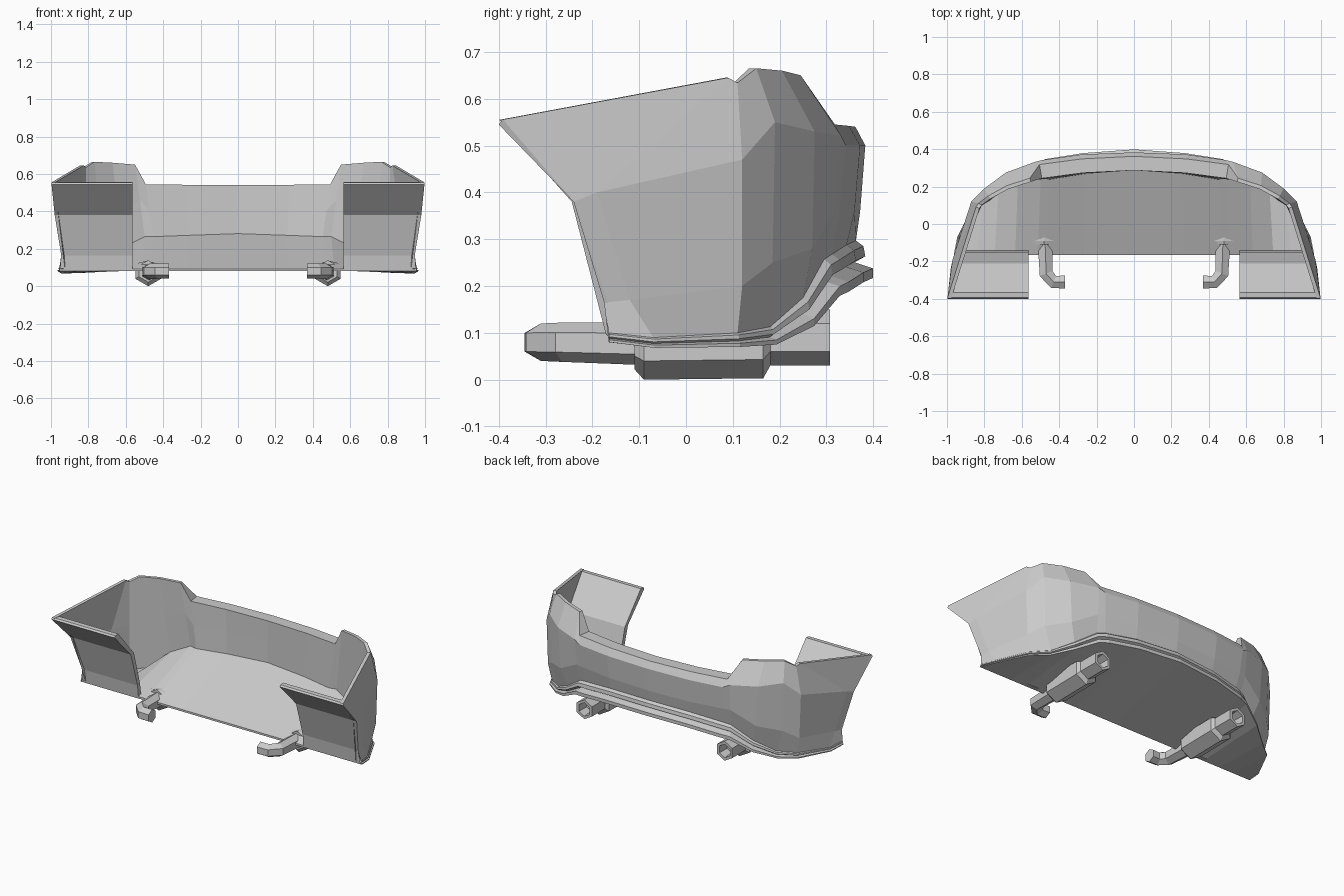
import bpy, bmesh, math
from mathutils import Vector as V

if "Cube" in bpy.data.objects:
    bpy.data.objects.remove(bpy.data.objects["Cube"])


def make(name, verts, faces, mirror=True):
    me = bpy.data.meshes.new(name)
    bm = bmesh.new()
    vs = [bm.verts.new(v) for v in verts]
    for f in faces:
        bm.faces.new([vs[i] for i in f])
    bmesh.ops.remove_doubles(bm, verts=bm.verts, dist=0.0005)
    bmesh.ops.recalc_face_normals(bm, faces=bm.faces)
    bm.to_mesh(me)
    bm.free()
    ob = bpy.data.objects.new(name, me)
    bpy.context.collection.objects.link(ob)
    if mirror:
        m = ob.modifiers.new("mirror", 'MIRROR')
        m.use_clip = True
    return ob


def loft(name, rings, cap_start=True, cap_end=True):
    n = len(rings[0])
    verts = [v for r in rings for v in r]
    faces = [(i*n+j, i*n+(j+1) % n, (i+1)*n+(j+1) % n, (i+1)*n+j)
             for i in range(len(rings)-1) for j in range(n)]
    if cap_start:
        faces.append(tuple(range(n)))
    if cap_end:
        faces.append(tuple(range((len(rings)-1)*n, len(rings)*n)))
    return make(name, verts, faces)


# Bumper shell: columns from side end to centre
# top xyz, middle xyz, lower xyz, lip top xyz, lip height
cols = [
    (.997, -.395, .555, .98, -.24, .38, .945, -.175, .165, .955, -.165, .10, .02),
    (.845, .09, .645, .97, -.19, .40, .935, -.12, .17, .935, -.07, .09, .022),
    (.832, .11, .634, .87, .12, .47, .86, .12, .20, .84, .11, .10, .03),
    (.78, .15, .665, .80, .19, .55, .79, .185, .25, .745, .18, .113, .038),
    (.68, .205, .66, .685, .275, .53, .67, .27, .28, .635, .25, .175, .06),
    (.557, .245, .65, .53, .332, .52, .525, .318, .36, .515, .295, .257, .078),
    (.505, .318, .545, .49, .342, .50, .48, .328, .36, .465, .312, .268, .08),
    (.28, .348, .542, .28, .372, .50, .275, .360, .36, .27, .343, .288, .08),
    (0, .362, .54, 0, .383, .50, 0, .372, .36, 0, .363, .297, .08),
]
pts = [[V(c[i:i+3]) for i in (0, 3, 6, 9)] for c in cols]
lip = [(.016, -.15), (.02, -.42), (-.003, -.58), (.036, -.74), (.036, -1)]
rings = []
last = len(cols)-1
for i, (T, M, L, B) in enumerate(pts):
    t = pts[min(i+1, last)][1] - pts[max(i-1, 0)][1]
    n = V((t.y, -t.x, 0)).normalized() if i < last else V((0, 1, 0))
    h = cols[i][12]
    th = .02 if i < 6 else .075
    lips = [B + n*(o*h/.08) + V((0, 0, dz*h)) for o, dz in lip]
    F = V((B.x, -.165, .08))
    foot = B - n*(.05 if i == 5 else max(th, .03))
    foot.z = min(B.z + .03, .265) if 3 < i < 7 else B.z - .2*h
    top = T - n*th
    mid = M - n*.02 if i == 0 else (foot + top)/2   # inner wall follows the fold at the end
    rings.append([F + V((0, 0, .012)), foot, mid, top, T, M, L, B] + lips + [F])
loft("bumper_shell", rings, False, False)

# Folded end panels facing the front
prof = [(-.4, .545, .997), (-.24, .38, .98), (-.175, .165, .945), (-.165, .08, .953),
        (-.14, .08, .93), (-.15, .165, .93), (-.21, .38, .96), (-.365, .557, .98),
        (-.392, .555, .997)]
loft("end_panel", [[V((.565, y, z)) for y, z, x in prof],
                   [V((x, y, z)) for y, z, x in prof]])

# Exhaust: hooked inlet pipe, silencer and open tip in one hexagonal sweep
path = [(.37, -.31, .08, .04), (.43, -.31, .08, .04), (.47, -.265, .08, .042),
        (.475, -.11, .077, .045), (.48, -.11, .08, .058), (.48, -.09, .08, .08),
        (.48, .165, .083, .08), (.48, .18, .09, .06), (.48, .308, .09, .06),
        (.48, .308, .09, .042), (.48, .24, .09, .036)]
tangents = [V((1, 0, 0)), V((.92, .38, 0)), V((.38, .92, 0))] + [V((0, 1, 0))]*8
rings = []
for (x, y, z, r), t in zip(path, tangents):
    side = t.cross(V((0, 0, 1))).normalized()
    top = .65 if r > .07 else 1     # silencer is flattened under the floor
    rings.append([V((x, y, z)) + side*(r*math.sin(k*math.pi/3))
                  + V((0, 0, r*math.cos(k*math.pi/3)*(top if k == 0 else 1)))
                  for k in range(6)])
loft("exhaust_pipe", rings)
